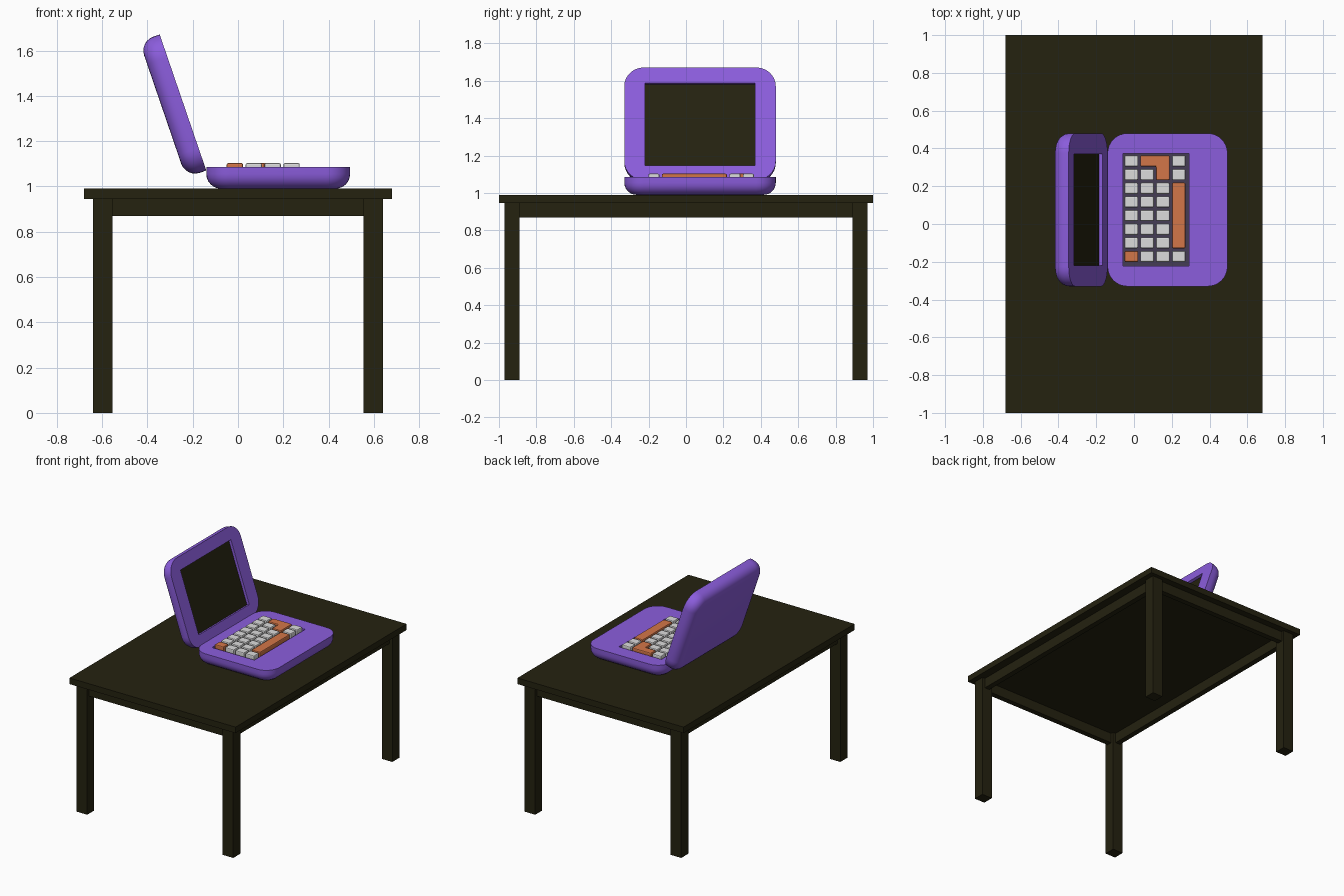
import bpy, bmesh, math
from mathutils import Matrix, Vector

old = bpy.data.objects.get("Cube")
if old:
    bpy.data.objects.remove(old, do_unlink=True)


def material(name, rgb):
    m = bpy.data.materials.new(name)
    m.use_nodes = True
    m.diffuse_color = (*rgb, 1)
    m.node_tree.nodes["Principled BSDF"].inputs["Base Color"].default_value = (*rgb, 1)
    return m


dark_wood = material("dark_wood", (0.018, 0.016, 0.005))
purple = material("purple_plastic", (0.26, 0.11, 0.72))
well_grey = material("keyboard_well_grey", (0.06, 0.045, 0.09))
key_white = material("key_white", (0.72, 0.72, 0.72))
key_orange = material("key_orange", (0.65, 0.18, 0.065))


def finish(bm, name, mats, smooth=False):
    bmesh.ops.recalc_face_normals(bm, faces=bm.faces)
    mesh = bpy.data.meshes.new(name)
    bm.to_mesh(mesh)
    bm.free()
    for m in mats:
        mesh.materials.append(m)
    ob = bpy.data.objects.new(name, mesh)
    bpy.context.collection.objects.link(ob)
    if smooth:
        bpy.ops.object.select_all(action='DESELECT')
        ob.select_set(True)
        bpy.context.view_layer.objects.active = ob
        bpy.ops.object.shade_smooth_by_angle(angle=math.radians(40))
    return ob


def box(name, lo, hi, mat):
    lo, hi = Vector(lo), Vector(hi)
    bm = bmesh.new()
    bmesh.ops.create_cube(bm, size=1, matrix=Matrix.Translation((lo + hi) / 2)
                          @ Matrix.Diagonal((*(hi - lo), 1)))
    return finish(bm, name, [mat])


# Table: top, four legs, four apron boards
TOP, UNDER = 0.99, 0.945
box("table_top", (-0.68, -1, UNDER), (0.68, 1, TOP), dark_wood)
for sx, xn in ((1, "left"), (-1, "right")):
    for sy, yn in ((-1, "front"), (1, "back")):
        c = Vector((sx * 0.598, sy * 0.93, 0))
        box(f"{yn}_{xn}_leg", c - Vector((0.043, 0.041, 0)),
            c + Vector((0.043, 0.041, UNDER)), dark_wood)
    x = sx * 0.598
    box(f"{xn}_apron", (x - 0.02, -0.89, 0.87), (x + 0.02, 0.89, UNDER), dark_wood)
for sy, yn in ((-1, "front"), (1, "back")):
    y = sy * 0.93
    box(f"{yn}_apron", (-0.556, y - 0.02, 0.87), (0.556, y + 0.02, UNDER), dark_wood)


# Laptop half: rounded shell with a flat face at local z = 0 and a recess in it
LENGTH, HALF, RADIUS, ROUND, THICK, SEG = 0.635, 0.405, 0.105, 0.065, 0.095, 8


def shell(name, recess, half_recess, depth, floor_mat, matrix):
    bm = bmesh.new()

    def ring(inset, z):
        r = RADIUS - inset
        verts = []
        for k, (cx, cy) in enumerate(((LENGTH - RADIUS, HALF - RADIUS), (RADIUS, HALF - RADIUS),
                                      (RADIUS, RADIUS - HALF), (LENGTH - RADIUS, RADIUS - HALF))):
            for i in range(SEG + 1):
                a = (k + i / SEG) * math.pi / 2
                verts.append(bm.verts.new((cx + r * math.cos(a), cy + r * math.sin(a), z)))
        return verts

    def bridge(a, b):
        for i in range(len(a)):
            j = (i + 1) % len(a)
            bm.faces.new((a[i], a[j], b[j], b[i]))

    # Outer wall curving into the flat outside
    rings = [ring(0, 0)]
    for i in range(7):
        a = i / 6 * math.pi / 2
        rings.append(ring(ROUND * (1 - math.cos(a)), ROUND - THICK - ROUND * math.sin(a)))
    for a, b in zip(rings, rings[1:]):
        bridge(a, b)
    bm.faces.new(rings[-1])

    # Flat rim around the recess, then recess walls and floor
    corners = [(recess[1], half_recess), (recess[0], half_recess),
               (recess[0], -half_recess), (recess[1], -half_recess)]
    rim = [bm.verts.new((x, y, 0)) for x, y in corners]
    bottom = [bm.verts.new((x, y, -depth)) for x, y in corners]
    outer = rings[0]
    for k in range(4):
        s = k * (SEG + 1)
        for i in range(SEG):
            bm.faces.new((outer[s + i], outer[s + i + 1], rim[k]))
        bm.faces.new((outer[s + SEG], outer[(s + SEG + 1) % len(outer)], rim[(k + 1) % 4], rim[k]))
    bridge(rim, bottom)
    bm.faces.new(bottom).material_index = 1
    bmesh.ops.transform(bm, matrix=matrix, verts=bm.verts)
    return finish(bm, name, [purple, floor_mat], smooth=True)


CENTRE_Y, DECK = 0.075, TOP + THICK
shell("laptop_base", (0.082, 0.43), 0.297, 0.025, well_grey,
      Matrix.Translation((-0.14, CENTRE_Y, DECK)))

# Lid leans back from the hinge, its recess holding the screen
lean = math.radians(18.9)
s, c = math.sin(lean), math.cos(lean)
lid_axes = Matrix(((-s, 0, c), (0, -1, 0), (c, 0, s))).to_4x4()
shell("laptop_lid", (0.082, 0.547), 0.295, 0.02, dark_wood,
      Matrix.Translation((-0.14, CENTRE_Y, 1.07)) @ lid_axes)


# Keys: columns run away from the hinge, rows run from back to front
def col(i):
    return -0.05 + 0.0835 * i, 0.022 + 0.0835 * i


def row(i):
    return 0.304 - 0.0722 * i, 0.363 - 0.0722 * i


def block(c0, r0, r1=None):
    (x0, x1), y0, y1 = col(c0), row(r0 if r1 is None else r1)[0], row(r0)[1]
    return [(x0, y0), (x1, y0), (x1, y1), (x0, y1)]


def keys(name, outlines, mat):
    bm = bmesh.new()
    for pts in outlines:
        face = bm.faces.new([bm.verts.new((x, y, DECK - 0.025)) for x, y in pts])
        up = bmesh.ops.extrude_face_region(bm, geom=[face], use_keep_orig=True)["geom"]
        bmesh.ops.translate(bm, vec=(0, 0, 0.043),
                            verts=[v for v in up if isinstance(v, bmesh.types.BMVert)])
    ob = finish(bm, name, [mat])
    mod = ob.modifiers.new("soft_edges", 'BEVEL')
    mod.width, mod.segments = 0.007, 2
    return ob


special = {(0, 7), (1, 0), (2, 0), (2, 1)} | {(3, r) for r in range(2, 7)}
keys("light_keys", [block(k, r) for k in range(4) for r in range(8) if (k, r) not in special],
     key_white)
keys("escape_key", [block(0, 7)], key_orange)
keys("space_bar", [block(3, 2, 6)], key_orange)
(x0, _), (x1, x2) = col(1), col(2)
keys("enter_key", [[(x0, row(0)[0]), (x1, row(0)[0]), (x1, row(1)[0]),
                    (x2, row(1)[0]), (x2, row(0)[1]), (x0, row(0)[1])]], key_orange)
